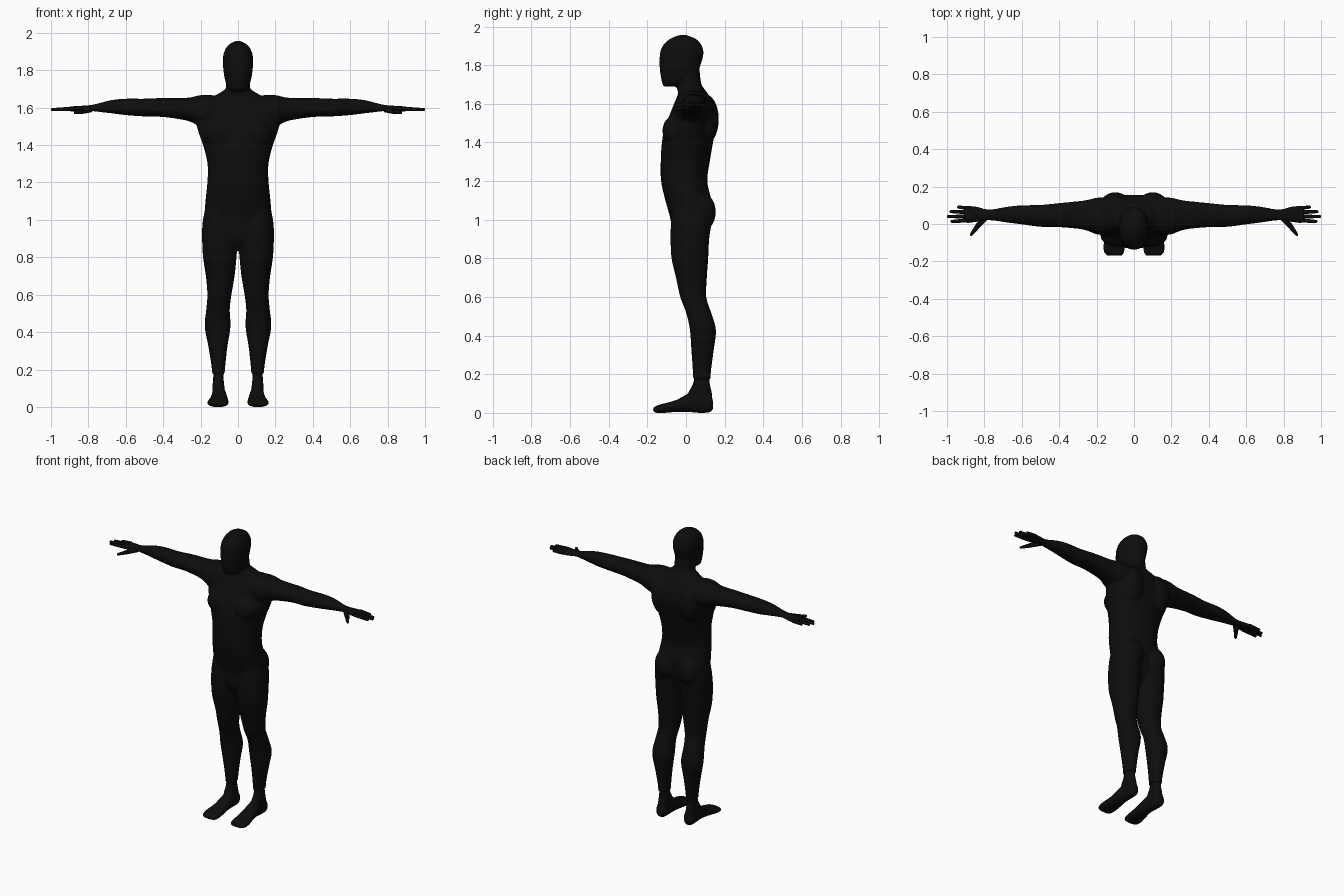
import bpy
import bmesh
from math import cos, sin, pi, copysign
from mathutils import Matrix, Vector

old = bpy.data.objects.get("Cube")
if old:
    bpy.data.objects.remove(old, do_unlink=True)

skin = bpy.data.materials.new("near_black")
skin.use_nodes = True
black = (.004, .004, .004, 1)
skin.diffuse_color = black
skin.node_tree.nodes["Principled BSDF"].inputs["Base Color"].default_value = black

SIDES = 32
STEPS = 4


def spline(p0, p1, p2, p3, t):
    """Smooth value between p1 and p2."""
    return p1 + .5 * t * (p2 - p0 + t * (2 * p0 - 5 * p1 + 4 * p2 - p3
                                        + t * (3 * (p1 - p2) + p3 - p0)))


def smooth_rings(rings):
    result = []
    last = len(rings) - 1
    for i in range(last):
        around = [rings[min(max(i + k, 0), last)] for k in (-1, 0, 1, 2)]
        for s in range(STEPS):
            result.append([spline(*values, s / STEPS) for values in zip(*around)])
    return result + [list(rings[-1])]


def loft(bm, axis, rings, power=2.2):
    """Closed skin through rings (position, a_min, a_max, b_min, b_max)."""
    place = {"x": lambda t, a, b: (t, a, b),
             "y": lambda t, a, b: (a, t, b),
             "z": lambda t, a, b: (a, b, t)}[axis]
    loops = []
    for t, a0, a1, b0, b1 in smooth_rings(rings):
        loop = []
        for k in range(SIDES):
            c, s = cos(2 * pi * k / SIDES), sin(2 * pi * k / SIDES)
            u = copysign(abs(c) ** (2 / power), c)
            v = copysign(abs(s) ** (2 / power), s)
            point = place(t, (a0 + a1 + u * (a1 - a0)) / 2, (b0 + b1 + v * (b1 - b0)) / 2)
            loop.append(bm.verts.new(point))
        loops.append(loop)
    for low, high in zip(loops, loops[1:]):
        for k in range(SIDES):
            n = (k + 1) % SIDES
            bm.faces.new((low[k], low[n], high[n], high[k]))
    bm.faces.new(loops[0])
    bm.faces.new(loops[-1])


def centred(rings):
    return [(z, -w, w, front, back) for z, w, front, back in rings]


def muscle(bm, centre, radii):
    shape = Matrix.Translation(centre) @ Matrix.Diagonal((*radii, 1))
    bmesh.ops.create_uvsphere(bm, u_segments=24, v_segments=16, radius=1, matrix=shape)


def digit(bm, start, end, r0, r1):
    """Tapered finger with a rounded tip."""
    start, end = Vector(start), Vector(end)
    way = end - start
    turn = way.to_track_quat("Z", "Y").to_matrix().to_4x4()
    bmesh.ops.create_cone(bm, cap_ends=True, segments=16, radius1=r0, radius2=r1,
                          depth=way.length,
                          matrix=Matrix.Translation((start + end) / 2) @ turn)
    bmesh.ops.create_uvsphere(bm, u_segments=16, v_segments=10, radius=r1,
                              matrix=Matrix.Translation(end))


def mirror(bm):
    copy = bmesh.ops.duplicate(bm, geom=bm.verts[:] + bm.edges[:] + bm.faces[:])
    for item in copy["geom"]:
        if isinstance(item, bmesh.types.BMVert):
            item.co.x *= -1


def finish(bm, name, voxel=None):
    bmesh.ops.recalc_face_normals(bm, faces=bm.faces[:])
    for face in bm.faces:
        face.smooth = True
    mesh = bpy.data.meshes.new(name)
    bm.to_mesh(mesh)
    bm.free()
    mesh.materials.append(skin)
    obj = bpy.data.objects.new(name, mesh)
    bpy.context.collection.objects.link(obj)
    if voxel:
        fuse = obj.modifiers.new("fuse", "REMESH")
        fuse.mode = "VOXEL"
        fuse.voxel_size = voxel
        fuse.use_smooth_shade = True
        relax = obj.modifiers.new("relax", "SMOOTH")
        relax.factor = .5
        relax.iterations = 5
    return obj


# Body: limbs and muscles of the left side, mirrored, then the middle parts
body = bmesh.new()

# Leg, from hip to ankle hem
loft(body, "z", [
    (1.05, .03, .178, -.07, .12), (.98, 0, .19, -.078, .13), (.9, 0, .192, -.08, .12),
    (.8, .008, .187, -.075, .115), (.7, .018, .172, -.052, .108),
    (.6, .035, .164, -.03, .105), (.52, .044, .17, 0, .13), (.43, .04, .178, .02, .155),
    (.32, .057, .158, .028, .143), (.22, .068, .142, .035, .13),
    (.175, .071, .139, .036, .128)])

# Arm, from shoulder to palm
loft(body, "x", [
    (.06, -.02, .11, 1.53, 1.63), (.13, -.055, .14, 1.5, 1.665),
    (.2, -.055, .14, 1.5, 1.667), (.27, -.03, .125, 1.53, 1.653),
    (.4, -.017, .112, 1.55, 1.652), (.5, -.015, .102, 1.553, 1.648),
    (.6, -.002, .1, 1.56, 1.648), (.68, .008, .092, 1.57, 1.64),
    (.75, .018, .08, 1.578, 1.622), (.79, .019, .08, 1.582, 1.614),
    (.84, .01, .093, 1.578, 1.61), (.89, .004, .099, 1.58, 1.607),
    (.91, .01, .095, 1.583, 1.603)])

# Chest, shoulder blade and buttock
muscle(body, (.09, -.06, 1.46), (.09, .062, .08))
muscle(body, (.1, .1, 1.52), (.08, .07, .13))
muscle(body, (.087, .06, 1.04), (.085, .095, .11))
mirror(body)

# Torso
loft(body, "z", centred([
    (.84, .03, -.03, .06), (.9, .12, -.07, .09), (1, .175, -.08, .12),
    (1.1, .174, -.107, .13), (1.2, .164, -.129, .11), (1.3, .163, -.131, .123),
    (1.4, .187, -.125, .14), (1.47, .212, -.112, .152), (1.53, .222, -.09, .155),
    (1.6, .2, -.062, .14), (1.65, .145, -.042, .115), (1.69, .08, -.035, .085),
    (1.71, .05, -.02, .07)]))

# Neck
loft(body, "z", centred([
    (1.58, .07, -.03, .1), (1.66, .069, -.042, .095), (1.71, .064, -.05, .078),
    (1.8, .062, -.06, .068)]))

# Head
loft(body, "z", centred([
    (1.69, .03, -.115, -.05), (1.705, .055, -.123, 0), (1.75, .07, -.132, .055),
    (1.8, .078, -.137, .075), (1.86, .081, -.135, .091), (1.9, .073, -.121, .082),
    (1.93, .056, -.092, .06), (1.947, .034, -.062, .028), (1.957, .01, -.03, 0)]))
finish(body, "body", .007)

# Feet with a slimmer ankle under the hem
feet = bmesh.new()
loft(feet, "y", [
    (.14, .085, .125, .02, .06), (.12, .07, .138, .002, .1), (.06, .067, .138, 0, .12),
    (.01, .06, .142, .005, .1), (-.05, .053, .152, .005, .067),
    (-.11, .05, .163, 0, .05), (-.15, .052, .161, 0, .038), (-.17, .065, .145, .008, .026)])
loft(feet, "z", [
    (.21, .079, .131, .045, .12), (.15, .077, .133, .036, .124),
    (.1, .072, .137, .012, .135), (.04, .07, .137, .03, .138)])
mirror(feet)
finish(feet, "feet", .006)

# Fingers and thumb
fingers = bmesh.new()
for root, tip_x, tip_y in ((.02, .973, .014), (.04, .992, .04),
                           (.063, .978, .066), (.084, .938, .09)):
    digit(fingers, (.87, root, 1.594), (tip_x, tip_y, 1.59), .0125, .008)
digit(fingers, (.79, .04, 1.592), (.835, -.01, 1.58), .018, .014)
digit(fingers, (.835, -.01, 1.58), (.87, -.056, 1.573), .014, .008)
mirror(fingers)
finish(fingers, "fingers")
